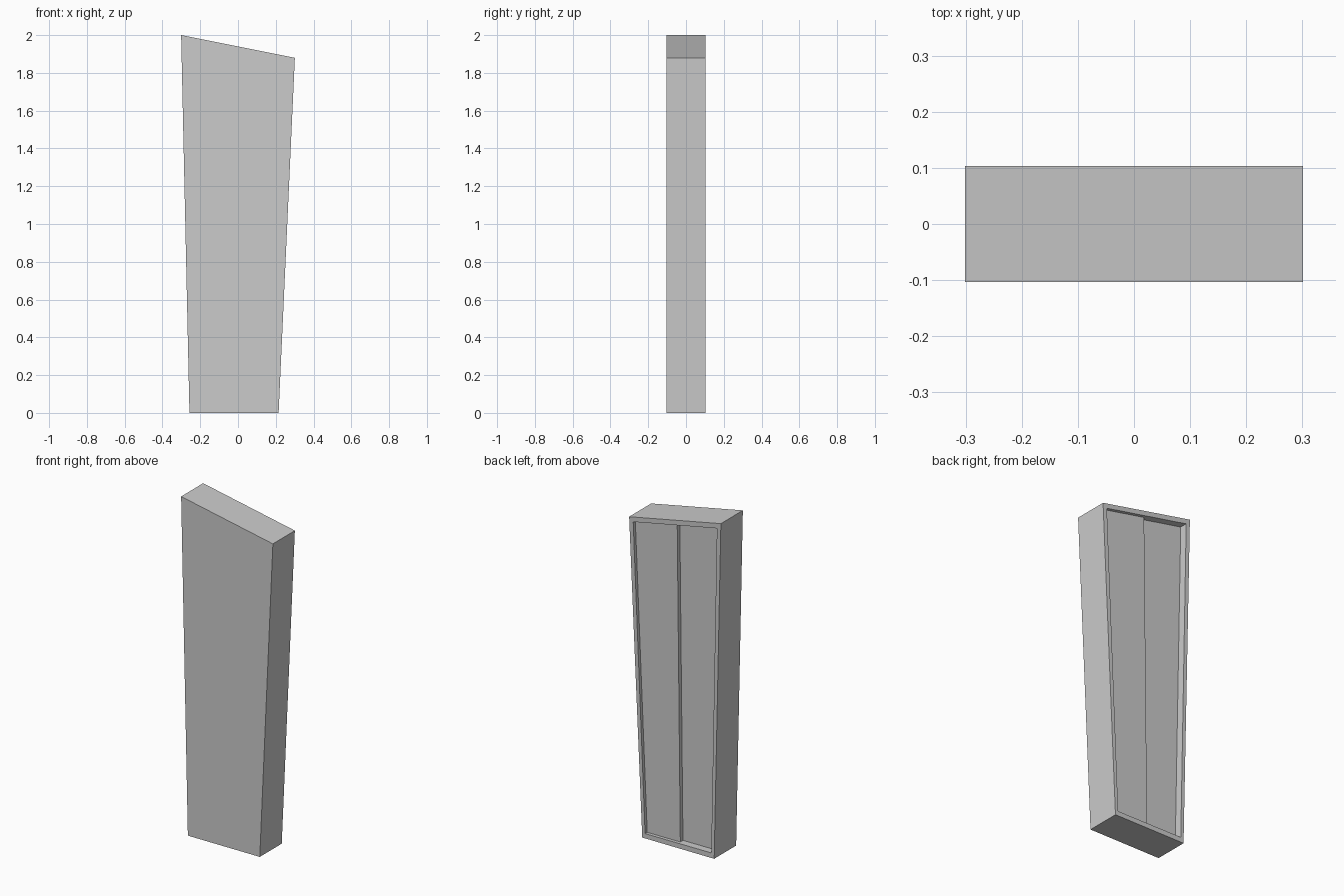
import bpy, bmesh
from mathutils import Vector

if "Cube" in bpy.data.objects:
    bpy.data.objects.remove(bpy.data.objects["Cube"])

# Tapered outline with slanted top: bottom-left, bottom-right, top-right, top-left
BL, BR, TR, TL = [Vector(p) for p in ((-0.257, 0), (0.215, 0), (0.301, 1.88), (-0.301, 2.0))]
D = 0.103          # half depth
DEEP, NEAR = 0.058, 0.083   # y of the two recessed panel faces


def at(u, v):
    """Point inside the outline, u across and v up, both 0..1."""
    return BL.lerp(BR, u).lerp(TL.lerp(TR, u), v)


def ring(u0, u1, v0, v1):
    return [at(u0, v0), at(u1, v0), at(u1, v1), at(u0, v1)]


def build(name, loops):
    """Bridge a chain of four-point loops (outline, y) and cap both ends."""
    bm = bmesh.new()
    rows = [[bm.verts.new((p.x, y, p.y)) for p in pts] for pts, y in loops]
    for a, b in zip(rows, rows[1:]):
        for i in range(4):
            j = (i + 1) % 4
            bm.faces.new((a[i], a[j], b[j], b[i]))
    bm.faces.new(rows[0][::-1])
    bm.faces.new(rows[-1])
    bmesh.ops.recalc_face_normals(bm, faces=bm.faces)
    mesh = bpy.data.meshes.new(name)
    bm.to_mesh(mesh)
    bm.free()
    obj = bpy.data.objects.new(name, mesh)
    bpy.context.collection.objects.link(obj)
    return obj


U0, U1, V0, V1 = 0.042, 0.958, 0.015, 0.985
outer = ring(0, 1, 0, 1)
inner = ring(U0, U1, V0, V1)

# Cabinet body with rim and recessed back
build("cabinet_body", [(outer, -D), (outer, D), (inner, D), (inner, DEEP)])

# Raised panel covering one half of the recess
half = ring(0.5, U1, V0, V1)
build("raised_back_panel", [(half, DEEP), (half, NEAR)])
